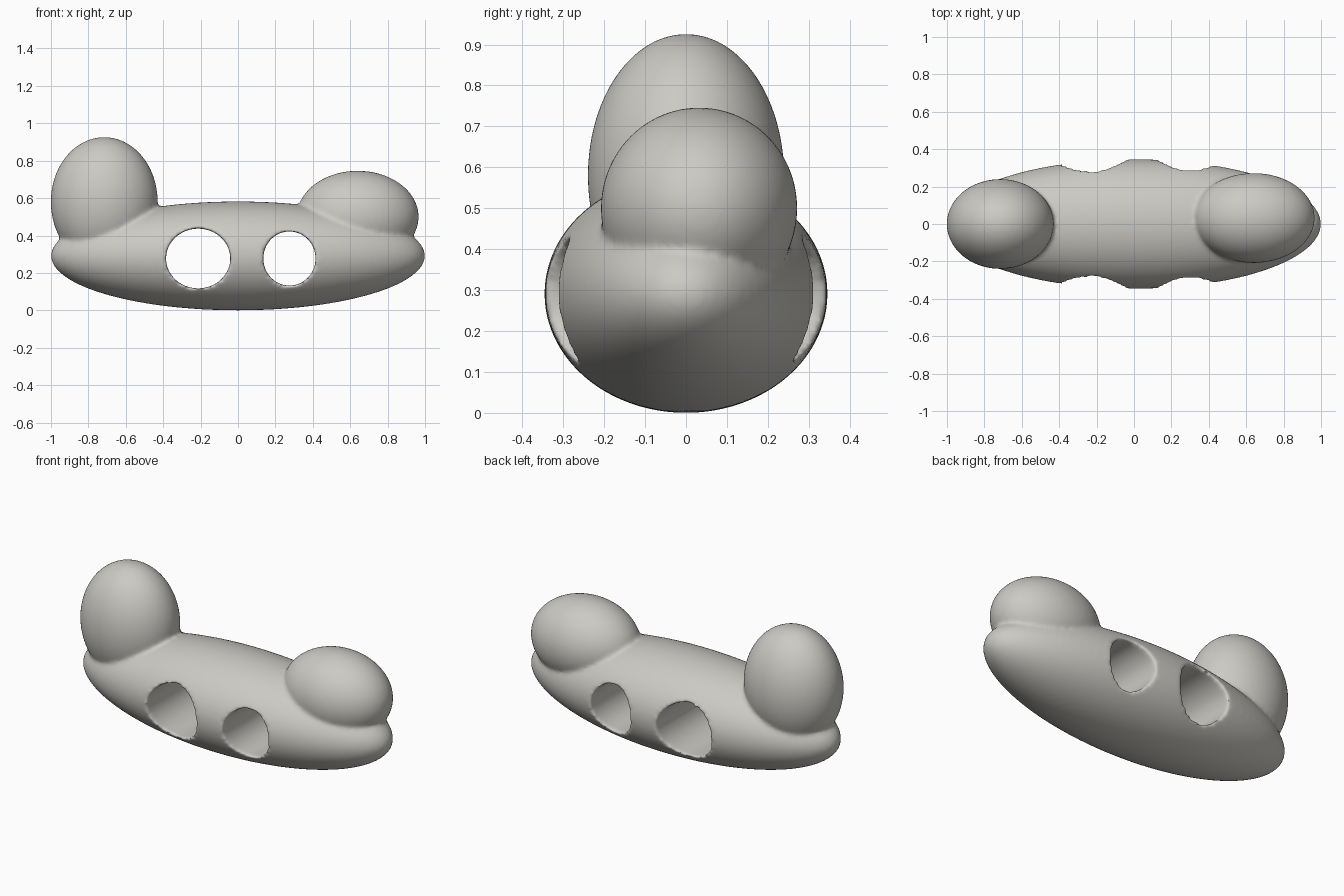
import bpy
import math

if "Cube" in bpy.data.objects:
    bpy.data.objects.remove(bpy.data.objects["Cube"])

clay = bpy.data.materials.new("warm_grey")
clay.diffuse_color = (0.60, 0.59, 0.55, 1)
clay.use_nodes = True
clay.node_tree.nodes["Principled BSDF"].inputs["Base Color"].default_value = clay.diffuse_color


def ellipsoid(name, centre, radii):
    bpy.ops.mesh.primitive_uv_sphere_add(segments=96, ring_count=48, radius=1, location=centre)
    ob = bpy.context.object
    ob.name = name
    ob.scale = radii
    bpy.ops.object.transform_apply(location=False, rotation=False, scale=True)
    return ob


def hole(name, x, z, rx, rz):
    bpy.ops.mesh.primitive_cylinder_add(vertices=64, radius=1, depth=2, location=(x, 0, z),
                                        rotation=(math.pi / 2, 0, 0))
    ob = bpy.context.object
    ob.name = name
    ob.scale = (rx, rz, 1)
    return ob


# Long boat-shaped body with two rounded knobs and two through holes
body = ellipsoid("body", (0, 0, 0.291), (1.0, 0.346, 0.291))
tools = [
    (ellipsoid("tall_knob", (-0.715, 0, 0.58), (0.286, 0.24, 0.346)), 'UNION'),
    (ellipsoid("low_knob", (0.64, 0.032, 0.50), (0.326, 0.24, 0.246)), 'UNION'),
    (hole("large_hole", -0.213, 0.277, 0.172, 0.16), 'DIFFERENCE'),
    (hole("small_hole", 0.275, 0.277, 0.14, 0.145), 'DIFFERENCE'),
]
for tool, operation in tools:
    tool.hide_render = True
    mod = body.modifiers.new(tool.name, 'BOOLEAN')
    mod.operation = operation
    mod.solver = 'EXACT'
    mod.object = tool

# Blend the joins and soften the rims of the holes
remesh = body.modifiers.new("blend", 'REMESH')
remesh.mode = 'VOXEL'
remesh.voxel_size = 0.011
remesh.use_smooth_shade = True
soften = body.modifiers.new("soften", 'SMOOTH')
soften.factor = 0.5
soften.iterations = 8

# Bake the result and drop the helpers
bpy.context.view_layer.update()
graph = bpy.context.evaluated_depsgraph_get()
mesh = bpy.data.meshes.new_from_object(body.evaluated_get(graph))
body.modifiers.clear()
body.data = mesh
for tool, _ in tools:
    bpy.data.objects.remove(tool)
mesh.materials.clear()
mesh.materials.append(clay)
for poly in mesh.polygons:
    poly.material_index = 0
    poly.use_smooth = True
